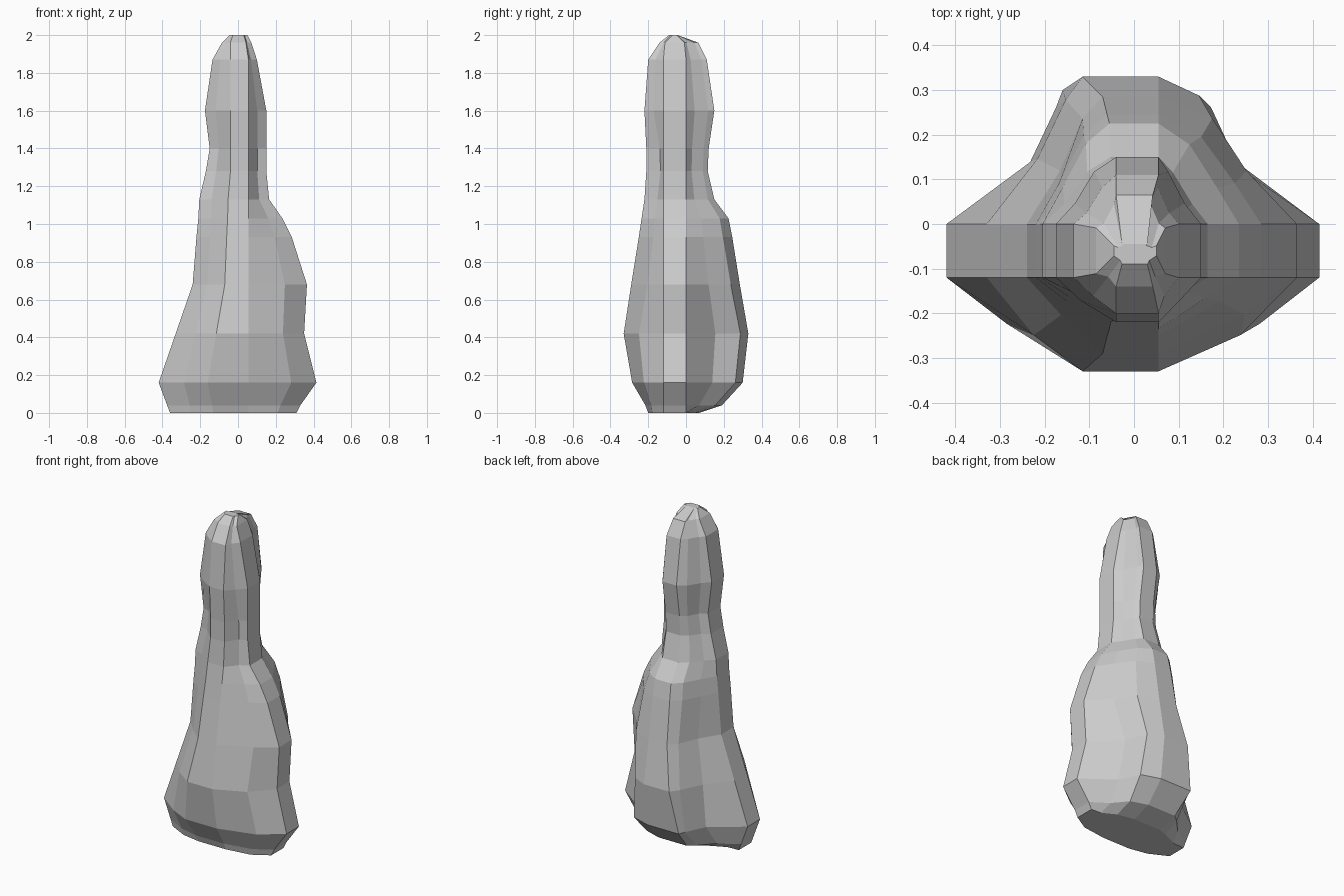
import bpy
import bmesh

cube = bpy.data.objects.get("Cube")
if cube:
    bpy.data.objects.remove(cube, do_unlink=True)

# One plain stone colour
stone = bpy.data.materials.new("pale grey stone")
stone.use_nodes = True
stone.diffuse_color = (0.6, 0.6, 0.6, 1)
shader = stone.node_tree.nodes["Principled BSDF"]
shader.inputs["Base Color"].default_value = stone.diffuse_color
shader.inputs["Roughness"].default_value = 0.8

# Cross-sections from the foot to the crown:
# height, right x, left x, front y, back y,
# back fullness on the right and on the left, front corner fullness
SECTIONS = [
    (0.00, -.36, .31, -.20, .07, .8, .8, 1.4),
    (0.04, -.375, .33, -.215, .19, .5, .5, 1.2),
    (0.16, -.42, .415, -.285, .30, .1, .1, .9),
    (0.42, -.33, .35, -.33, .33, .4, .1, .8),
    (0.68, -.24, .365, -.29, .285, .5, .5, .5),
    (0.93, -.22, .285, -.25, .245, .7, .8, .4),
    (1.03, -.21, .235, -.235, .225, .7, .8, .4),
    (1.13, -.205, .165, -.22, .15, .7, .8, .3),
    (1.28, -.17, .15, -.21, .115, .6, .6, 0),
    (1.40, -.15, .15, -.21, .12, .6, .6, .1),
    (1.60, -.175, .15, -.22, .15, .7, .7, .8),
    (1.87, -.135, .10, -.20, .11, .8, .8, .9),
    (1.96, -.085, .07, -.14, .065, .8, .8, .9),
    (2.00, -.045, .05, -.09, -.045, .8, .8, .9),
]
MID_Y = -0.06        # the narrow side facets straddle this line


def mix(a, b, t):
    return a + (b - a) * t


def half_section(width, edge, front, back, full, corner):
    """Points of one side, running from the front edge to the back edge."""
    strip = min(0.06, 0.25 * (back - front))
    depth_f, depth_b = MID_Y - front, back - MID_Y
    return [
        (edge, front),
        (width * 0.68, MID_Y - depth_f * mix(0.5, 0.75, corner)),
        (width, MID_Y - strip),
        (width, MID_Y + strip),
        (width * mix(0.52, 0.86, full), MID_Y + depth_b * mix(0.56, 0.48, full)),
        (width * mix(0.4, 0.56, full), MID_Y + depth_b * mix(0.9, 0.82, full)),
        (edge, back),
    ]


# Body, neck and head as one faceted skin
bm = bmesh.new()
rings = []
for z, right, left, front, back, full_r, full_l, corner in SECTIONS:
    # The front and back panels widen towards the right of the skirt
    edge_l = min(0.055, left * 0.6)
    edge_r = -min(max(0.04, -right * 0.5 - 0.05), -right * 0.6)
    outline = half_section(left, edge_l, front, back, full_l, corner)
    outline += half_section(right, edge_r, front, back, full_r, corner)[::-1]
    rings.append([bm.verts.new((x, y, z)) for x, y in outline])

count = len(rings[0])
for low, high in zip(rings, rings[1:]):
    for i in range(count):
        j = (i + 1) % count
        bm.faces.new((low[i], low[j], high[j], high[i]))

# Underside and crown
bm.faces.new(rings[0][::-1])
bm.faces.new(rings[-1])

bmesh.ops.recalc_face_normals(bm, faces=bm.faces[:])
mesh = bpy.data.meshes.new("robed_figure")
bm.to_mesh(mesh)
bm.free()
mesh.materials.append(stone)
figure = bpy.data.objects.new("robed_figure", mesh)
bpy.context.scene.collection.objects.link(figure)
